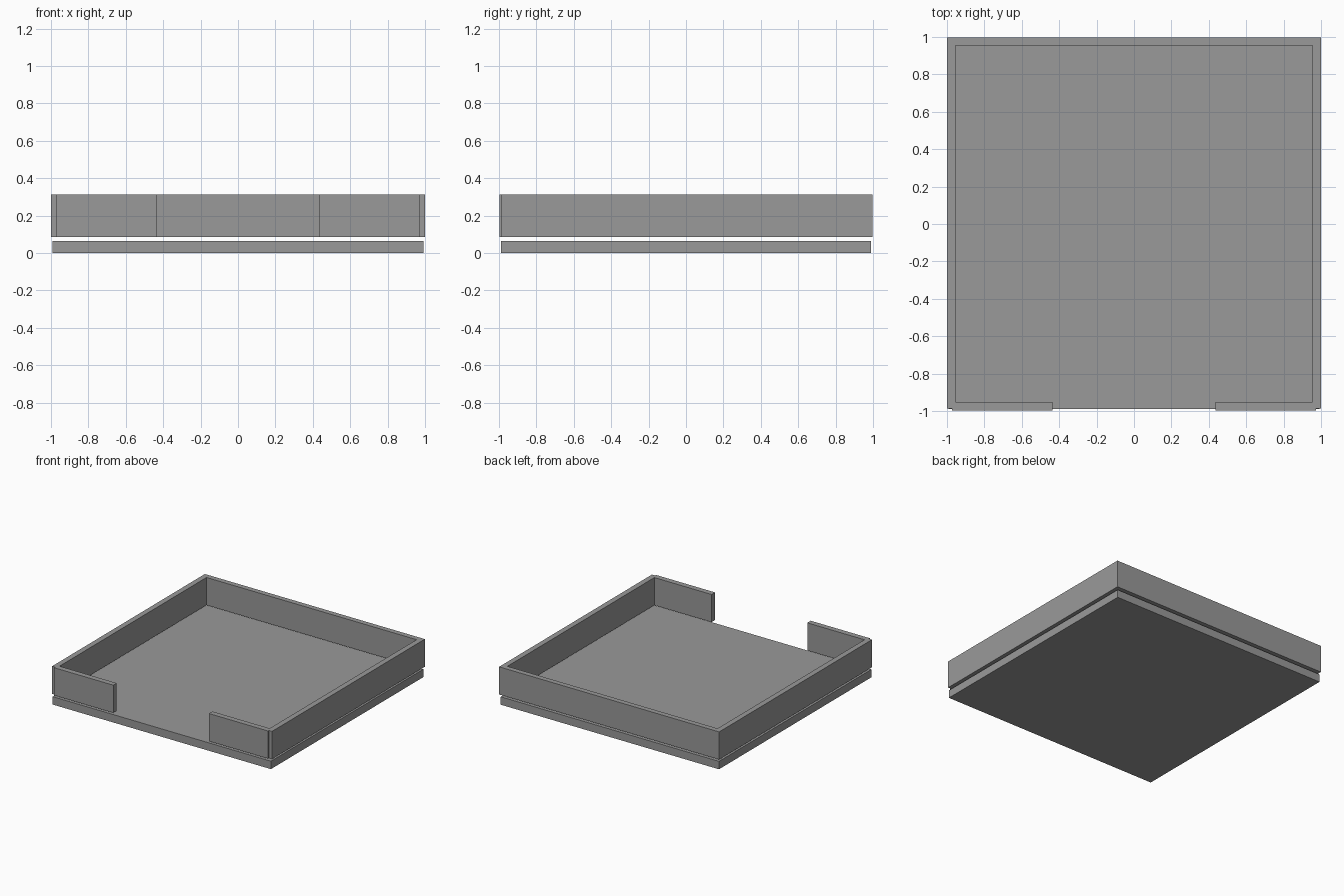
import bpy

# Remove the default cube
if "Cube" in bpy.data.objects:
    bpy.data.objects.remove(bpy.data.objects["Cube"], do_unlink=True)

# Single grey material
GREY = (0.32, 0.32, 0.32, 1.0)
grey = bpy.data.materials.new("plain_grey")
grey.use_nodes = True
grey.diffuse_color = GREY
grey.node_tree.nodes["Principled BSDF"].inputs["Base Color"].default_value = GREY


def box(name, x, y, z):
    """Axis-aligned box given its (min, max) extents."""
    spans = (x, y, z)
    bpy.ops.mesh.primitive_cube_add(size=1, location=[(a + b) / 2 for a, b in spans])
    obj = bpy.context.object
    obj.name = obj.data.name = name
    obj.scale = [b - a for a, b in spans]
    bpy.ops.object.transform_apply(location=False, rotation=False, scale=True)
    obj.data.materials.append(grey)
    return obj


WALL_Z = (0.085, 0.312)
INNER = 0.955

# Floor slab, a little smaller than the walls, with a gap below them
box("floor_slab", (-0.993, 0.991), (-0.988, 0.99), (0, 0.065))

# Back wall
box("back_wall", (-1, 1), (INNER, 0.998), WALL_Z)

# Side walls and short front walls, leaving the wide front opening
for side, s in (("left", 1), ("right", -1)):
    box(f"{side}_wall", sorted((s * INNER, s)), (-0.986, INNER), WALL_Z)
    box(f"{side}_front_wall", sorted((s * 0.435, s * 0.972)), (-0.998, -0.953), WALL_Z)
